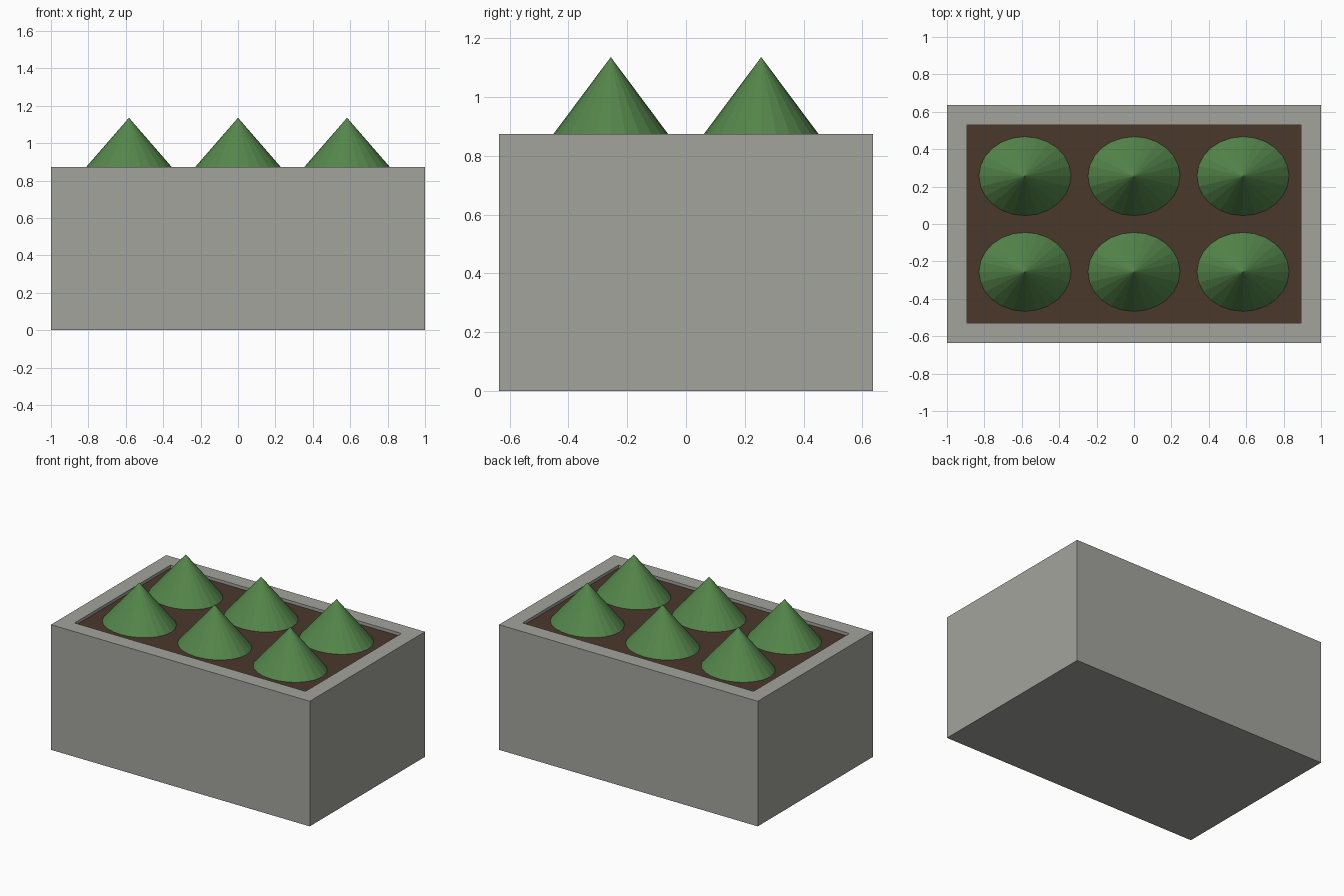
import bpy, bmesh

if "Cube" in bpy.data.objects:
    bpy.data.objects.remove(bpy.data.objects["Cube"])

W, D, H = 1.0, 0.636, 0.874      # half width, half depth, rim height
WALL, FLOOR, SOIL = 0.107, 0.1, 0.853


def material(name, color):
    m = bpy.data.materials.new(name)
    m.diffuse_color = (*color, 1)
    m.use_nodes = True
    m.node_tree.nodes["Principled BSDF"].inputs["Base Color"].default_value = m.diffuse_color
    return m


def add_object(name, bm, mat=None):
    me = bpy.data.meshes.new(name)
    bm.to_mesh(me)
    bm.free()
    ob = bpy.data.objects.new(name, me)
    bpy.context.collection.objects.link(ob)
    if mat:
        me.materials.append(mat)
    return ob


def box(hx, hy, z0, z1):
    bm = bmesh.new()
    bmesh.ops.create_cube(bm, size=2)
    for v in bm.verts:
        v.co = (v.co.x * hx, v.co.y * hy, z1 if v.co.z > 0 else z0)
    return bm


# Concrete trough: block with the top inset and pushed down
bm = box(W, D, 0, H)
bm.normal_update()
top = max(bm.faces, key=lambda f: f.calc_center_median().z)
bmesh.ops.inset_region(bm, faces=[top], thickness=WALL, use_even_offset=True)
res = bmesh.ops.extrude_face_region(bm, geom=[top])
for v in [g for g in res["geom"] if isinstance(g, bmesh.types.BMVert)]:
    v.co.z = FLOOR
if top.is_valid:
    bmesh.ops.delete(bm, geom=[top], context='FACES_ONLY')
bmesh.ops.recalc_face_normals(bm, faces=bm.faces)
add_object("planter_trough", bm, material("concrete", (0.37, 0.37, 0.34)))

# Soil filling the trough
add_object("soil", box(W - WALL, D - WALL, FLOOR, SOIL),
           material("soil", (0.07, 0.04, 0.025)))

# Shrubs: two rows of three oval cones
leaf = material("leaves", (0.09, 0.24, 0.07))
for row, y in enumerate((-0.256, 0.256)):
    for col, x in enumerate((-0.583, 0, 0.583)):
        bm = bmesh.new()
        bmesh.ops.create_cone(bm, cap_ends=True, segments=24,
                              radius1=1, radius2=0, depth=1)
        for v in bm.verts:
            v.co.x *= 0.246
            v.co.y *= 0.211
            v.co.z = (v.co.z + 0.5) * (1.136 - SOIL)
        shrub = add_object(f"shrub_{row + 1}_{col + 1}", bm, leaf)
        shrub.location = (x, y, SOIL)
